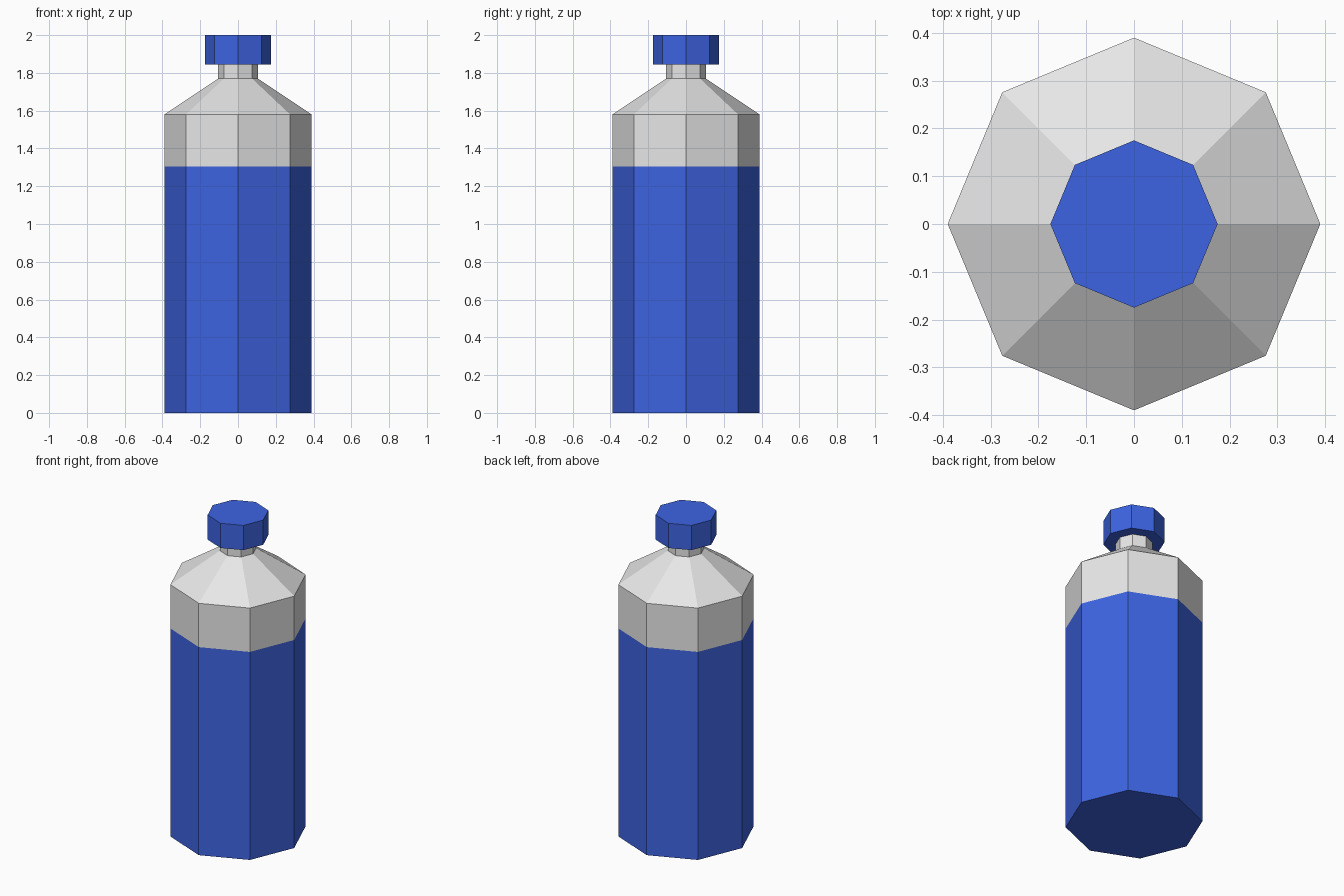
import bpy
import bmesh
from math import cos, sin, tau

SIDES = 8

if "Cube" in bpy.data.objects:
    bpy.data.objects.remove(bpy.data.objects["Cube"], do_unlink=True)


def make_material(name, rgb):
    mat = bpy.data.materials.new(name)
    mat.use_nodes = True
    color = (*rgb, 1.0)
    mat.diffuse_color = color
    mat.node_tree.nodes["Principled BSDF"].inputs["Base Color"].default_value = color
    return mat


def lathe(name, profile, materials, split_z=None):
    """Flat-sided solid from (radius, height) rings; faces above split_z use slot 1."""
    bm = bmesh.new()
    rings = [[bm.verts.new((r * cos(tau * i / SIDES), r * sin(tau * i / SIDES), z))
              for i in range(SIDES)] for r, z in profile]
    for low, high in zip(rings, rings[1:]):
        for i in range(SIDES):
            j = (i + 1) % SIDES
            bm.faces.new((low[i], low[j], high[j], high[i]))
    bm.faces.new(rings[0][::-1])
    bm.faces.new(rings[-1])
    if split_z is not None:
        for face in bm.faces:
            face.material_index = int(face.calc_center_median().z > split_z)
    mesh = bpy.data.meshes.new(name)
    bm.to_mesh(mesh)
    bm.free()
    for mat in materials:
        mesh.materials.append(mat)
    obj = bpy.data.objects.new(name, mesh)
    bpy.context.collection.objects.link(obj)
    return obj


blue = make_material("blue", (0.047, 0.127, 0.76))
grey = make_material("light grey", (0.8, 0.8, 0.8))

# Bottle: blue lower wall, grey upper wall, sloped shoulder and neck
band_z = 1.305
lathe("bottle_body",
      [(0.39, 0), (0.39, band_z), (0.39, 1.58), (0.105, 1.77), (0.105, 1.85)],
      [blue, grey], split_z=band_z)

# Screw cap overhanging the neck
lathe("cap", [(0.175, 1.845), (0.175, 2.0)], [blue])
